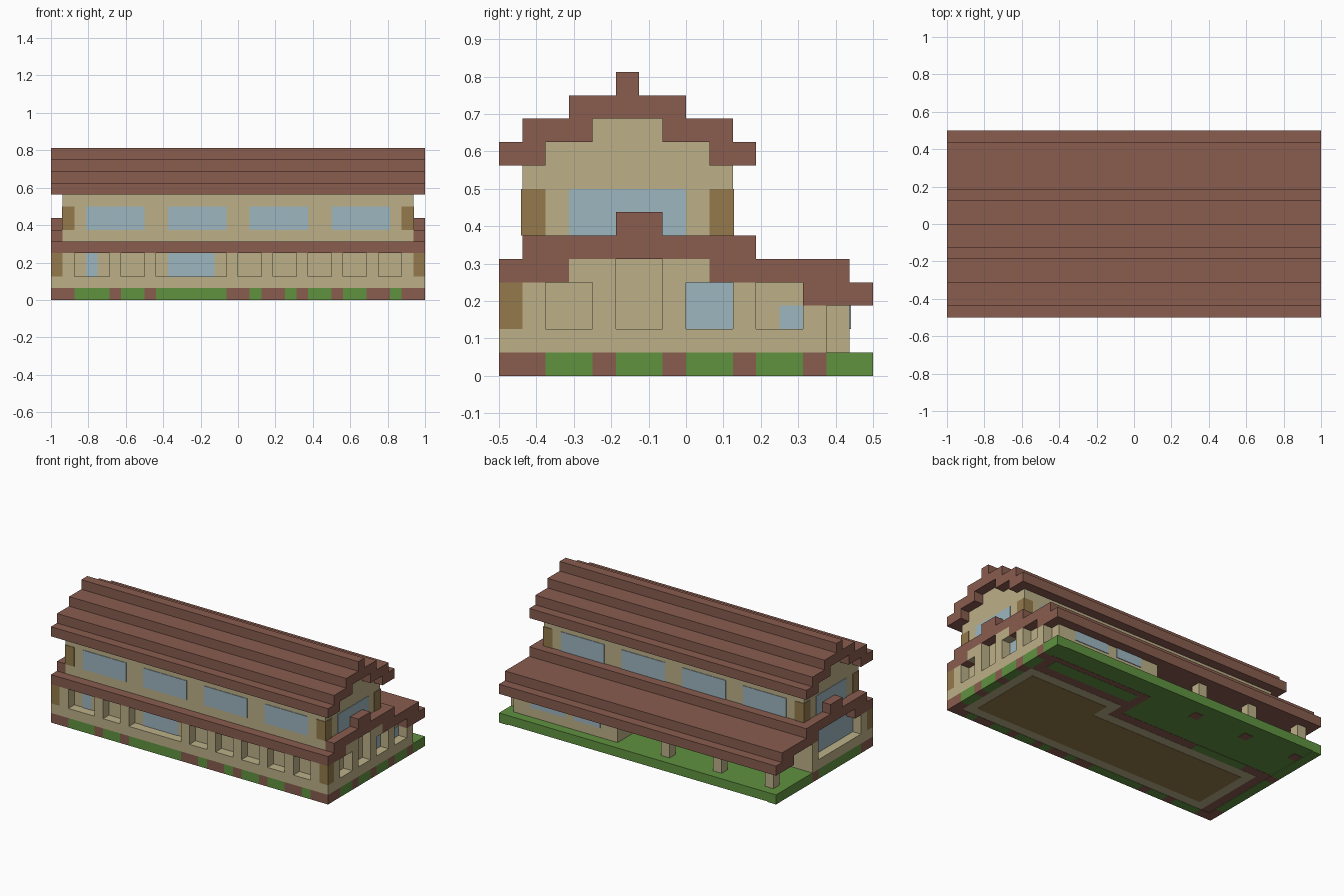
import bpy
import bmesh

cube = bpy.data.objects.get("Cube")
if cube:
    bpy.data.objects.remove(cube, do_unlink=True)

U = 1 / 16   # size of one block
T = 0.06     # painted plate thickness, in blocks


def material(name, rgb):
    lin = [((c / 255 + 0.055) / 1.055) ** 2.4 for c in rgb] + [1]
    m = bpy.data.materials.new(name)
    m.use_nodes = True
    m.diffuse_color = lin
    m.node_tree.nodes["Principled BSDF"].inputs["Base Color"].default_value = lin
    return m


BROWN = material("roof brown", (136, 92, 78))
BEIGE = material("wall beige", (188, 176, 136))
BLUE = material("window blue", (157, 182, 191))
TAN = material("corner tan", (148, 122, 76))
GREEN = material("grass green", (96, 146, 64))


def prism(name, mat, profile, x0, x1):
    """Extrude a (y, z) outline, in blocks, from x0 to x1."""
    bm = bmesh.new()
    face = bm.faces.new([bm.verts.new((x0 * U, y * U, z * U)) for y, z in profile])
    ext = bmesh.ops.extrude_face_region(bm, geom=[face])
    moved = [v for v in ext["geom"] if isinstance(v, bmesh.types.BMVert)]
    bmesh.ops.translate(bm, verts=moved, vec=((x1 - x0) * U, 0, 0))
    bmesh.ops.recalc_face_normals(bm, faces=bm.faces)
    mesh = bpy.data.meshes.new(name)
    bm.to_mesh(mesh)
    bm.free()
    mesh.materials.append(mat)
    ob = bpy.data.objects.new(name, mesh)
    bpy.context.collection.objects.link(ob)
    return ob


def box(name, mat, x, y, z):
    return prism(name, mat, [(y[0], z[0]), (y[1], z[0]), (y[1], z[1]), (y[0], z[1])], *x)


def gaps(panels, start, end):
    """Solid stretches left between the panels."""
    edges = [start] + [e for p in panels for e in p] + [end]
    return list(zip(edges[::2], edges[1::2]))


# Ground slab, with alternating blocks along its rim
box("ground", GREEN, (-15, 15), (-7, 8), (T, 1))
front_cuts = [-16, -14, -11, -10, -8, -7, -1, 1, 2, 4, 5, 6, 8, 9, 11, 13, 14, 16]
left_cuts = [-7, -6, -4, -3, -1, 0, 2, 3, 5, 6, 8]
right_cuts = [-7, -6, 1, 2, 8]
for i, seg in enumerate(zip(front_cuts, front_cuts[1:])):
    box("front_rim", (BROWN, GREEN)[i % 2], seg, (-8, -7), (0, 1))
for cuts, x in ((left_cuts, (15, 16)), (right_cuts, (-16, -15))):
    for i, seg in enumerate(zip(cuts, cuts[1:])):
        box("side_rim", (BROWN, GREEN)[i % 2], x, seg, (0, 1))

# Floor plan seen on the underside
box("under_house", BROWN, (-15, 15), (-7, 2), (T * .7, T * 2))
box("under_room", BROWN, (3, 15), (2, 6), (T * .7, T * 2))
box("under_room_grass", GREEN, (4, 14), (4, 5.4), (T * .4, T * 2))
box("under_back_grass", GREEN, (-12, -6), (1, 2), (T * .4, T * 2))
box("under_ring", BEIGE, (-14, 15), (-7, 1), (T * .4, T * 2))
box("under_ring_room", BEIGE, (4, 15), (0, 3), (T * .4, T * 2))
box("under_floor", TAN, (-13, 14), (-6, 0), (0, T * 2))
box("under_floor_room", TAN, (5, 14), (-1, 2), (0, T * 2))

# Lower storey core and back room
box("lower_core", BEIGE, (-15, 15), (-7, 2), (1, 4))
box("room_core", BEIGE, (3, 15), (2, 5), (1, 4))
box("room_back", BEIGE, (3, 15), (5, 7), (1, 3))
for x in ((5, 8), (9, 13)):
    box("room_window", BLUE, x, (7, 7 + T), (2, 3))

# Front wall: sill and piers around recessed panels
front_panels = [(-14, -11), (-10, -8), (-7, -1), (0, 2), (3, 5), (6, 8), (9, 11), (12, 14)]
box("front_sill", BEIGE, (-16, 16), (-8, -7), (1, 2))
for pier in gaps(front_panels, -15, 15):
    box("front_pier", BEIGE, pier, (-8, -7), (2, 4))
for x in ((-16, -15), (15, 16)):
    box("lower_corner", TAN, x, (-8, -7), (2, 4))
for x in ((-13, -12), (-6, -2)):
    box("front_window", BLUE, x, (-7 - T, -7), (2, 4))

# Left end wall
left_panels = [(-6, -4), (-3, -1), (0, 2), (3, 5)]
box("left_sill", BEIGE, (15, 16), (-7, 6), (1, 2))
for pier in gaps(left_panels, -7, 5)[:-1]:
    box("left_pier", BEIGE, (15, 16), pier, (2, 4))
box("left_room_pier", BEIGE, (15, 16), (5, 6), (2, 3))
for y in ((-5, -3), (-1, 1)):
    box("left_gable_infill", BEIGE, (15, 16), y, (4, 5))
box("left_panel_back", BEIGE, (15, 15 + T), (-3, -1), (2, 5))
box("left_window", BLUE, (15, 15 + T), (0, 2), (2, 4))
box("left_small_window", BLUE, (15, 15 + T), (4, 5), (2, 3))

# Right end wall with one wide window
box("right_sill", BEIGE, (-16, -15), (-7, 2), (1, 2))
for pier in ((-7, -6), (1, 2)):
    box("right_pier", BEIGE, (-16, -15), pier, (2, 4))
box("right_window", BLUE, (-15 - T, -15), (-6, 1), (2, 4))
box("right_window_top", BLUE, (-15 - T, -15), (-5, 1), (4, 5))

# Porch posts with footings
for x in (-15, -9, -3):
    box("porch_post", BEIGE, (x, x + 1), (6, 7), (1, 3))
    box("post_footing", BROWN, (x, x + 1), (5.5, 6.5), (T * .4, T * 2))

# Lower roof: stepped porch roof, with stepped gable ends
porch_roof = [(-8, 4), (-8, 5), (2, 5), (2, 6), (3, 6), (3, 5), (7, 5), (7, 4),
              (8, 4), (8, 3), (5, 3), (5, 4)]
gable_end = [(-8, 4), (-8, 5), (-7, 5), (-7, 6), (-3, 6), (-3, 7), (-1, 7), (-1, 6),
             (3, 6), (3, 5), (7, 5), (7, 4), (8, 4), (8, 3), (5, 3), (5, 4),
             (1, 4), (1, 5), (-5, 5), (-5, 4)]
prism("lower_roof", BROWN, porch_roof, -15, 15)
for x in (-16, 15):
    prism("lower_gable", BROWN, gable_end, x, x + 1)

# Upper storey, symmetric about the ridge
RIDGE = -2.5


def mirrored(half):
    return half + [(2 * RIDGE - y, z) for y, z in reversed(half)]


eaves = [(-7, 9), (-6, 9), (-6, 10), (-4, 10), (-4, 11)]
prism("upper_walls", BEIGE, mirrored([(-7, 5)] + eaves), -15, 15)
for x in ((-15 - T, -14), (14, 15 + T)):
    for y in ((-7 - T, -6), (1, 2 + T)):
        box("upper_corner", TAN, x, y, (6, 8))
for x in (-13, -6, 1, 8):
    for y in ((-7 - T, -7), (2, 2 + T)):
        box("upper_window", BLUE, (x, x + 5), y, (6, 8))
for x in ((-15 - T, -15), (15, 15 + T)):
    box("upper_end_window", BLUE, x, (-5, 0), (6, 8))

# Upper roof: stepped shell over the walls
top = mirrored([(-8, 9), (-8, 10), (-7, 10), (-7, 11), (-5, 11), (-5, 12), (-3, 12), (-3, 13)])
under = mirrored(eaves[1:])
prism("upper_roof", BROWN, top + under[::-1], -16, 16)
